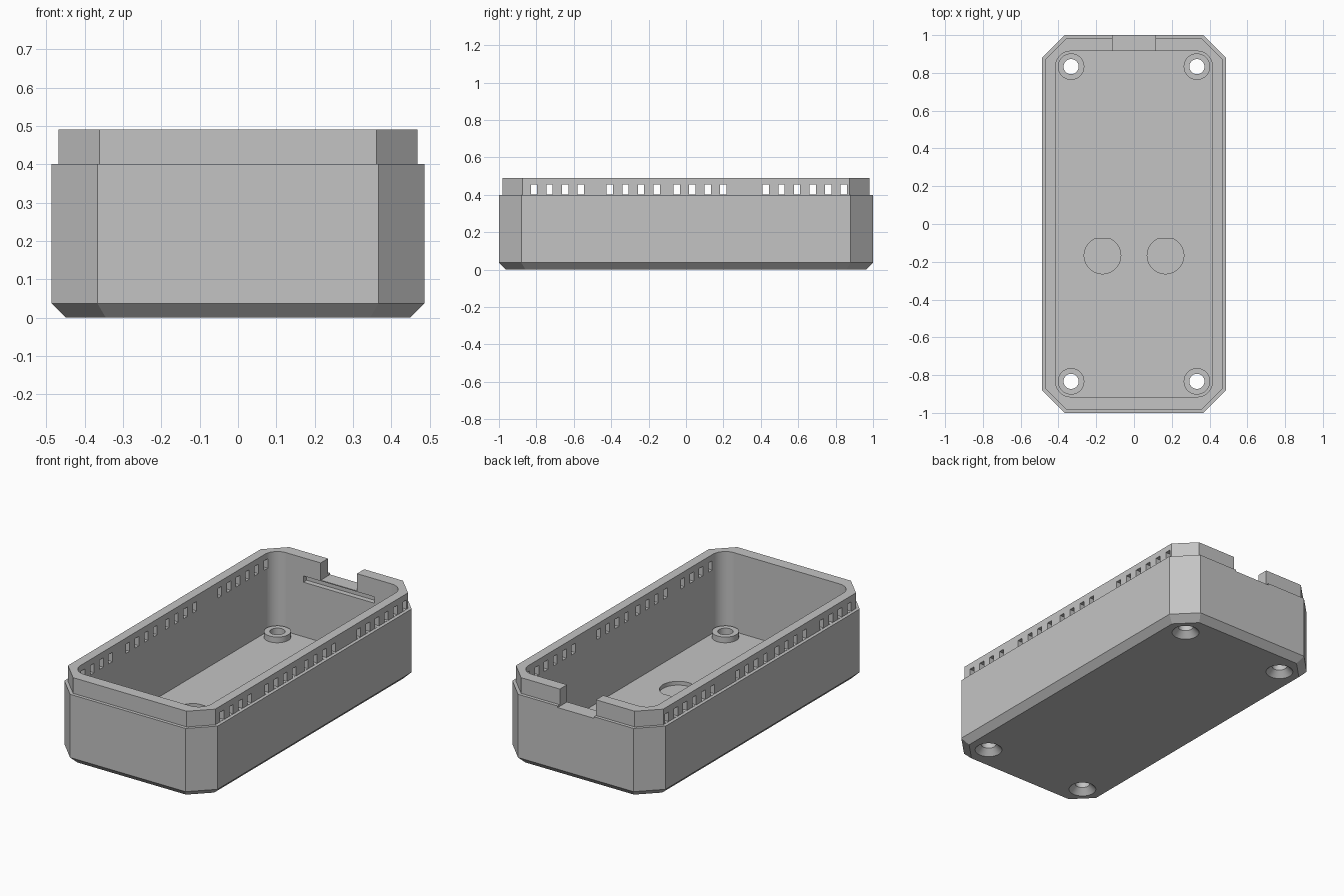
import bpy, bmesh, math

if "Cube" in bpy.data.objects:
    bpy.data.objects.remove(bpy.data.objects["Cube"], do_unlink=True)

grey = bpy.data.materials.new("light grey plastic")
grey.use_nodes = True
grey.diffuse_color = (0.55, 0.55, 0.55, 1)
grey.node_tree.nodes["Principled BSDF"].inputs["Base Color"].default_value = grey.diffuse_color


def octagon(hx, hy, cut):
    quarter = [(hx, hy - cut), (hx - cut, hy)]
    right = [(x, -y) for x, y in reversed(quarter)] + quarter
    return right + [(-x, -y) for x, y in right]


def rounded(hx, hy, r, steps=10):
    pts = []
    for k, (sx, sy) in enumerate([(1, 1), (-1, 1), (-1, -1), (1, -1)]):
        for i in range(steps + 1):
            a = math.pi / 2 * (k + i / steps)
            pts.append((sx * (hx - r) + r * math.cos(a), sy * (hy - r) + r * math.sin(a)))
    return pts


def circle(cx, cy, r, n=40):
    return [(cx + r * math.cos(2 * math.pi * i / n), cy + r * math.sin(2 * math.pi * i / n))
            for i in range(n)]


def rect(x0, x1, y0, y1):
    return [(x0, y0), (x1, y0), (x1, y1), (x0, y1)]


def loft(name, *solids):
    """Each solid is a list of (outline, z) sections, capped at both ends."""
    bm = bmesh.new()
    for sections in solids:
        rings = [[bm.verts.new((x, y, z)) for x, y in pts] for pts, z in sections]
        for a, b in zip(rings, rings[1:]):
            for i in range(len(a)):
                j = (i + 1) % len(a)
                bm.faces.new((a[i], a[j], b[j], b[i]))
        bm.faces.new(rings[0][::-1])
        bm.faces.new(rings[-1])
    bmesh.ops.recalc_face_normals(bm, faces=bm.faces)
    mesh = bpy.data.meshes.new(name)
    bm.to_mesh(mesh)
    bm.free()
    mesh.materials.append(grey)
    obj = bpy.data.objects.new(name, mesh)
    bpy.context.collection.objects.link(obj)
    return obj


def combine(target, tool, operation="DIFFERENCE"):
    tool.hide_render = True
    bpy.context.view_layer.objects.active = target
    mod = target.modifiers.new(tool.name, "BOOLEAN")
    mod.operation, mod.solver, mod.object = operation, "EXACT", tool
    bpy.ops.object.modifier_apply(modifier=mod.name)
    bpy.data.objects.remove(tool, do_unlink=True)


FLOOR, LEDGE, TOP = 0.037, 0.4, 0.49
corners = [(sx * 0.333, sy * 0.833) for sx in (-1, 1) for sy in (-1, 1)]

# Chamfered body with the stepped-in lip
shell = loft("enclosure_base", [
    (octagon(0.45, 0.963, 0.105), 0),
    (octagon(0.487, 1.0, 0.12), FLOOR),
    (octagon(0.487, 1.0, 0.12), LEDGE),
    (octagon(0.468, 0.981, 0.107), LEDGE),
    (octagon(0.468, 0.981, 0.107), TOP)])

# Hollow inside
combine(shell, loft("cavity", [(rounded(0.415, 0.915, 0.08), FLOOR),
                               (rounded(0.415, 0.915, 0.08), 0.6)]))

# Screw bosses, through holes and countersinks
combine(shell, loft("screw_bosses", *[
    [(circle(x, y, 0.07), 0.02), (circle(x, y, 0.07), 0.07)] for x, y in corners]), "UNION")
combine(shell, loft("screw_holes", *[
    [(circle(x, y, 0.076), -0.003), (circle(x, y, 0.04), 0.034), (circle(x, y, 0.04), 0.2)]
    for x, y in corners]))

# Shallow round pockets in the floor, each with one flat side
pockets = []
for cx in (-0.167, 0.167):
    outline = [(x, min(y, -0.076)) for x, y in circle(cx, -0.167, 0.097)]
    outline = [p for i, p in enumerate(outline)
               if not (p[1] == -0.076 and outline[i - 1][1] == -0.076
                       and outline[(i + 1) % len(outline)][1] == -0.076)]
    pockets.append([(outline, 0.015), (outline, 0.1)])
combine(shell, loft("floor_pockets", *pockets))

# Rows of vent slots through both long sides
vents = []
for start, count in ((-0.813, 4), (-0.407, 4), (-0.05, 4), (0.427, 6)):
    for i in range(count):
        y = start + i * 0.0833
        slot = rect(-0.6, 0.6, y - 0.017, y + 0.017)
        vents.append([(slot, LEDGE + 0.001), (slot, 0.455)])
combine(shell, loft("side_vents", *vents))

# Connector notch and board slot in the back wall
notch = rect(-0.115, 0.115, 0.85, 1.1)
combine(shell, loft("back_notch", [(notch, 0.391), (notch, 0.6)]))
board = rect(-0.225, 0.225, 0.85, 0.945)
combine(shell, loft("board_slot", [(board, 0.35), (board, 0.386)]))

# Smooth the round parts, keep the broad walls flat
bpy.ops.object.select_all(action="DESELECT")
shell.select_set(True)
bpy.context.view_layer.objects.active = shell
bpy.ops.object.shade_smooth_by_angle(angle=math.radians(30))
for poly in shell.data.polygons:
    if poly.area > 0.03:
        poly.use_smooth = False
